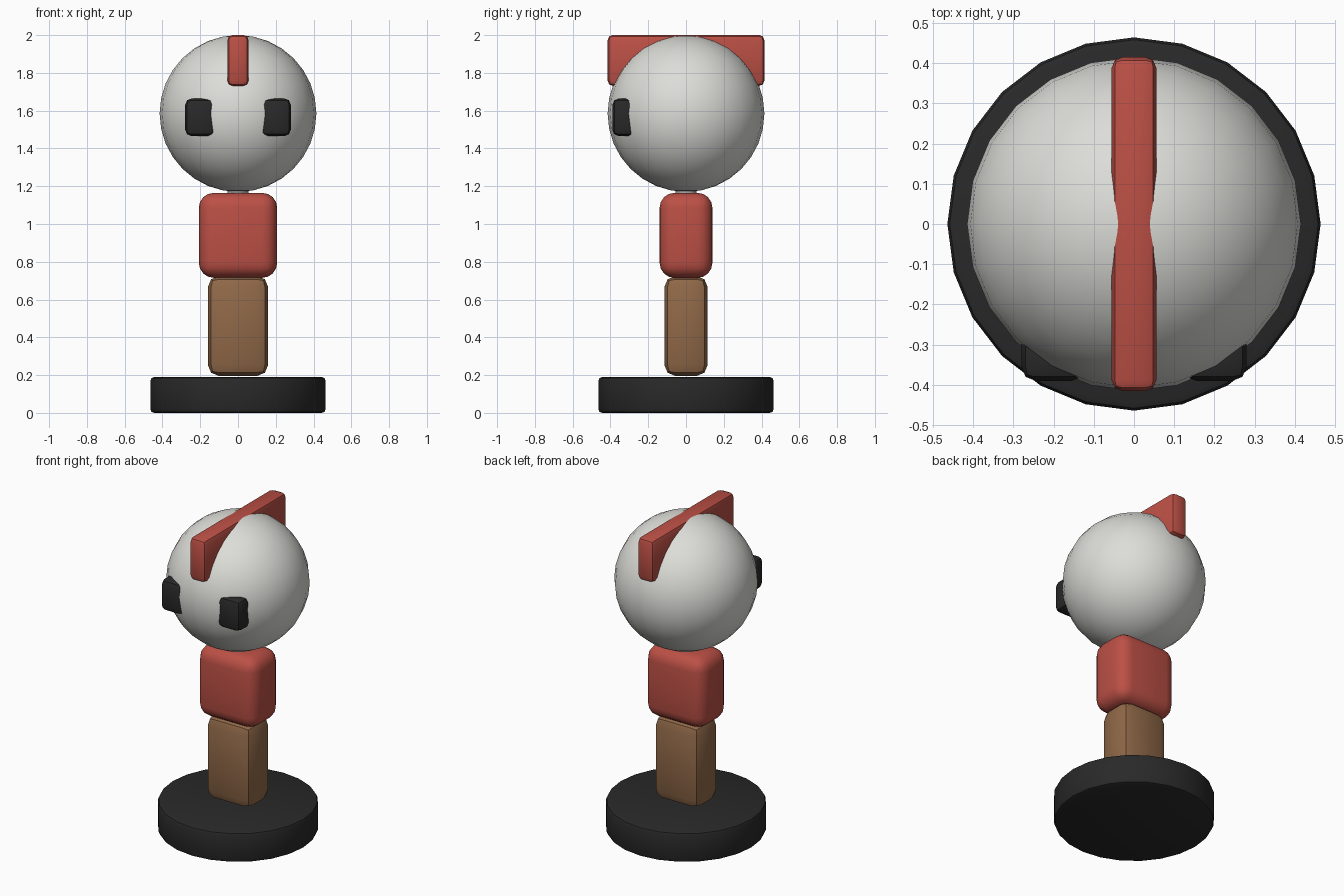
import bpy
import math

cube = bpy.data.objects.get("Cube")
if cube:
    bpy.data.objects.remove(cube, do_unlink=True)


def material(name, r, g, b):
    mat = bpy.data.materials.new(name)
    mat.use_nodes = True
    mat.diffuse_color = (r, g, b, 1)
    bsdf = next(n for n in mat.node_tree.nodes if n.type == 'BSDF_PRINCIPLED')
    bsdf.inputs["Base Color"].default_value = (r, g, b, 1)
    return mat


white = material("off_white", 0.72, 0.72, 0.69)
red = material("red", 0.5, 0.08, 0.06)
brown = material("brown", 0.28, 0.14, 0.065)
black = material("black", 0.022, 0.022, 0.022)
grey = material("metal_grey", 0.4, 0.4, 0.4)


def finish(name, mat, bevel=0, segments=2):
    """Name, colour, round off and shade the active object."""
    obj = bpy.context.object
    obj.name = name
    obj.data.materials.append(mat)
    if bevel:
        mod = obj.modifiers.new("Rounded edges", 'BEVEL')
        mod.width = bevel
        mod.segments = segments
        mod.limit_method = 'ANGLE'
        mod.angle_limit = math.radians(40)
        bpy.ops.object.modifier_apply(modifier=mod.name)
    bpy.ops.object.shade_smooth_by_angle(angle=math.radians(35))
    return obj


def box(name, mat, size, location, bevel, segments=2):
    bpy.ops.mesh.primitive_cube_add(size=1, location=location)
    bpy.context.object.scale = size
    bpy.ops.object.transform_apply(location=False, rotation=False, scale=True)
    return finish(name, mat, bevel, segments)


def cylinder(name, mat, radius, bottom, top, sides, bevel=0):
    bpy.ops.mesh.primitive_cylinder_add(
        vertices=sides, radius=radius, depth=top - bottom,
        location=(0, 0, (top + bottom) / 2))
    # start the ring of corners on the x axis
    bpy.context.object.rotation_euler.z = 0
    return finish(name, mat, bevel)


# Stand, legs and torso
cylinder("base", black, 0.464, 0, 0.19, 24, 0.02)
box("legs", brown, (0.32, 0.23, 0.53), (0, 0, 0.46), 0.06, 2)
box("torso", red, (0.415, 0.28, 0.45), (0, 0, 0.94), 0.08, 4)
cylinder("neck", grey, 0.055, 1.1, 1.25, 12)

# Head
bpy.ops.mesh.primitive_uv_sphere_add(
    segments=24, ring_count=16, radius=0.415, location=(0, 0, 1.585))
finish("head", white)

# Crest along the top of the head
box("crest", red, (0.112, 0.83, 0.27), (0, 0, 1.866), 0.028, 2)

# Eyes, half sunk into the head
for side, sign in (("left", 1), ("right", -1)):
    box(side + "_eye", black, (0.16, 0.13, 0.2),
        (sign * 0.2, -0.325, 1.565), 0.035, 2)
